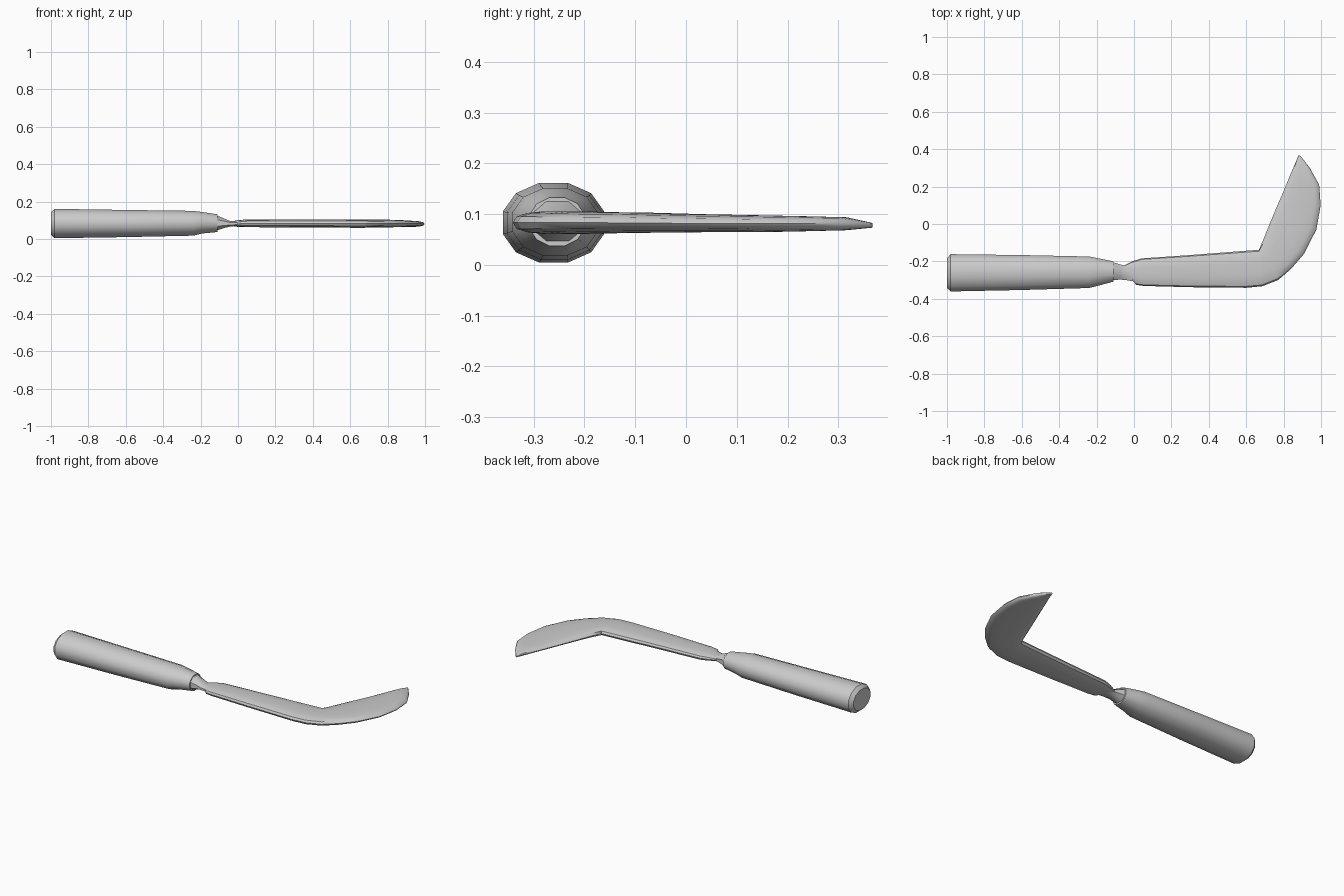
import bpy, bmesh, math


def spow(v, p):
    return math.copysign(abs(v) ** p, v)


def loft(name, sections, sides, power=1.0, turn=0.0, angle=40):
    """Skin oval sections; each is (edge point a, edge point b, z centre, half height)."""
    bm = bmesh.new()
    rings = []
    for (ax, ay), (bx, by), zc, h in sections:
        ring = []
        for i in range(sides):
            t = 2 * math.pi * (i + turn) / sides
            u, w = spow(math.cos(t), power), spow(math.sin(t), power)
            ring.append(bm.verts.new(((ax + bx) / 2 + u * (bx - ax) / 2,
                                      (ay + by) / 2 + u * (by - ay) / 2,
                                      zc + w * h)))
        rings.append(ring)
    for r, s in zip(rings, rings[1:]):
        for i in range(sides):
            j = (i + 1) % sides
            bm.faces.new((r[i], r[j], s[j], s[i]))
    bm.faces.new(rings[0][::-1])
    bm.faces.new(rings[-1])
    bmesh.ops.recalc_face_normals(bm, faces=bm.faces[:])
    mesh = bpy.data.meshes.new(name)
    bm.to_mesh(mesh)
    bm.free()
    obj = bpy.data.objects.new(name, mesh)
    bpy.context.collection.objects.link(obj)
    bpy.ops.object.select_all(action='DESELECT')
    obj.select_set(True)
    bpy.context.view_layer.objects.active = obj
    bpy.ops.object.shade_smooth_by_angle(angle=math.radians(angle))
    return obj


def straight(x, y0, y1, z0, z1):
    return (x, y0), (x, y1), (z0 + z1) / 2, (z1 - z0) / 2


# Grip with a chamfered butt and tapered shoulder
loft("handle", [
    straight(-1.00, -0.345, -0.18, 0.02, 0.145),
    straight(-0.98, -0.364, -0.158, 0.002, 0.164),
    straight(-0.60, -0.356, -0.163, 0.008, 0.158),
    straight(-0.24, -0.345, -0.171, 0.016, 0.153),
    straight(-0.19, -0.332, -0.181, 0.028, 0.146),
    straight(-0.11, -0.31, -0.198, 0.036, 0.134),
], 12, 0.95, 0.5)

# Narrow neck between grip and blade
loft("neck", [
    straight(-0.115, -0.305, -0.20, 0.042, 0.13),
    straight(-0.075, -0.30, -0.213, 0.057, 0.112),
    straight(-0.04, -0.303, -0.222, 0.066, 0.097),
    straight(0.00, -0.31, -0.22, 0.07, 0.096),
], 8, 0.9, 0.5)

# Straight part of the blade
loft("blade_arm", [
    ((-0.025, -0.275), (-0.05, -0.22), 0.082, 0.010),
    ((0.01, -0.325), (-0.01, -0.20), 0.083, 0.018),
    ((0.05, -0.331), (0.04, -0.184), 0.084, 0.021),
    ((0.30, -0.338), (0.30, -0.166), 0.084, 0.022),
    ((0.60, -0.341), (0.60, -0.143), 0.083, 0.023),
    ((0.685, -0.333), (0.67, -0.138), 0.083, 0.023),
], 14, 0.75)

# Hooked blade end: straight inner edge, curved outer edge
loft("blade_hook", [
    ((0.685, -0.333), (0.668, -0.138), 0.083, 0.023),
    ((0.77, -0.300), (0.680, -0.11), 0.083, 0.022),
    ((0.84, -0.24), (0.695, -0.074), 0.083, 0.021),
    ((0.91, -0.158), (0.72, -0.012), 0.083, 0.020),
    ((0.975, -0.03), (0.757, 0.077), 0.082, 0.018),
    ((0.998, 0.10), (0.797, 0.17), 0.081, 0.017),
    ((0.99, 0.21), (0.832, 0.255), 0.081, 0.015),
    ((0.94, 0.30), (0.862, 0.325), 0.081, 0.013),
    ((0.892, 0.362), (0.88, 0.368), 0.078, 0.005),
], 14, 0.75)
